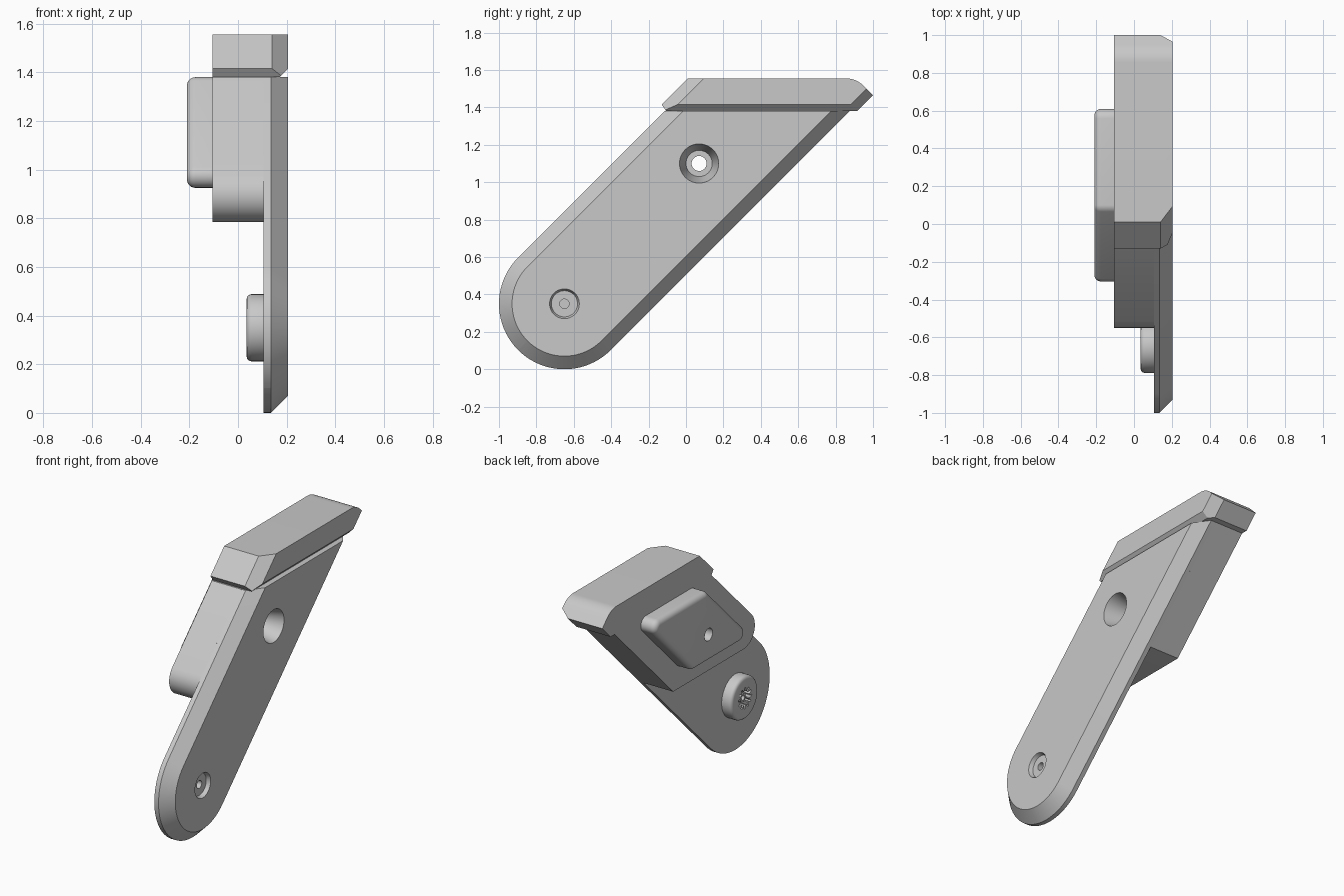
import bpy, bmesh, math
from mathutils import Vector

old = bpy.data.objects.get("Cube")
if old:
    bpy.data.objects.remove(old, do_unlink=True)

grey = bpy.data.materials.new("light_grey")
grey.use_nodes = True
COLOUR = (0.58, 0.58, 0.58, 1)
grey.diffuse_color = COLOUR
grey.node_tree.nodes["Principled BSDF"].inputs["Base Color"].default_value = COLOUR

R2 = math.sqrt(2)
FRONT, BACK = 1.495, 0.505      # slanted edges: z = y + FRONT, z = y + BACK
TOP = 1.38                      # underside of the head
PIVOT = (-0.65, 0.35)
BORE = (0.07, 1.10)


def rounded(corners, steps=8):
    """Outline in (y, z) from (y, z, radius) corners."""
    out = []
    for i, (y, z, r) in enumerate(corners):
        p = Vector((y, z))
        if r <= 0:
            out.append(p)
            continue
        a = (Vector(corners[i - 1][:2]) - p).normalized()
        b = (Vector(corners[(i + 1) % len(corners)][:2]) - p).normalized()
        half = a.angle(b) / 2
        centre = p + (a + b).normalized() * r / math.sin(half)
        start = p + a * r / math.tan(half) - centre
        end = p + b * r / math.tan(half) - centre
        sweep = math.pi - 2 * half
        for k in range(steps + 1):
            t = k / steps
            v = (start * math.sin((1 - t) * sweep) + end * math.sin(t * sweep)) / math.sin(sweep)
            out.append(centre + v)
    return out


def circle(centre, radius, n=48):
    return [Vector((centre[0] + radius * math.cos(2 * math.pi * k / n),
                    centre[1] + radius * math.sin(2 * math.pi * k / n))) for k in range(n)]


def loft(name, rings, cuts=()):
    """Solid through (x, outline) rings, trimmed by (point, normal) planes."""
    bm = bmesh.new()
    loops = [[bm.verts.new((x, p.x, p.y)) for p in outline] for x, outline in rings]
    n = len(loops[0])
    for a, b in zip(loops, loops[1:]):
        for i in range(n):
            j = (i + 1) % n
            bm.faces.new((a[i], a[j], b[j], b[i]))
    bm.faces.new(loops[0])
    bm.faces.new(loops[-1])
    for point, normal in cuts:
        geom = bm.verts[:] + bm.edges[:] + bm.faces[:]
        cut = bmesh.ops.bisect_plane(bm, geom=geom, plane_co=point, plane_no=normal, clear_outer=True)
        edges = [e for e in cut["geom_cut"] if isinstance(e, bmesh.types.BMEdge)]
        bmesh.ops.contextual_create(bm, geom=edges)
    bmesh.ops.recalc_face_normals(bm, faces=bm.faces)
    mesh = bpy.data.meshes.new(name)
    bm.to_mesh(mesh)
    bm.free()
    mesh.materials.append(grey)
    obj = bpy.data.objects.new(name, mesh)
    bpy.context.collection.objects.link(obj)
    return obj


def lathe(name, centre, profile):
    return loft(name, [(x, circle(centre, r)) for x, r in profile])


def select(obj):
    bpy.ops.object.select_all(action="DESELECT")
    obj.select_set(True)
    bpy.context.view_layer.objects.active = obj


def carve(obj, *cutters):
    select(obj)
    for cutter in cutters:
        mod = obj.modifiers.new("carve", "BOOLEAN")
        mod.operation = "DIFFERENCE"
        mod.solver = "EXACT"
        mod.object = cutter
        bpy.ops.object.modifier_apply(modifier=mod.name)


def slanted(z0, z1, inset, gap, radii):
    """Parallelogram between the slanted edges, each corner with its own radius."""
    f, b = FRONT - gap - inset * R2, BACK + gap + inset * R2
    z0, z1 = z0 + inset, z1 - inset
    ys = ((z0 - f, z0), (z0 - b, z0), (z1 - b, z1), (z1 - f, z1))
    return rounded([(y, z, r) for (y, z), r in zip(ys, radii)])


def arm_outline(r):
    """Slanted strip with a round lower end, cut level at the top."""
    d = r * R2
    y, z = PIVOT
    return rounded([(TOP - z + y - d, TOP, 0), (y - d, z, r),
                    (y, z - d, r), (TOP - z + y + d, TOP, 0)], 20)


# Arm plate with a wide chamfer on its outer face
arm = loft("arm_plate", [(0.105, arm_outline(0.35)), (0.135, arm_outline(0.35)),
                         (0.205, arm_outline(0.28))])

# Thick upper block behind the plate
block_outline = slanted(0.785, TOP, 0, 0, (0.113, 0, 0, 0))
block = loft("upper_block", [(-0.105, block_outline), (0.105, block_outline)])

# Raised pad with rounded rim
EDGE = 0.035
rings = []
for k in range(7):
    a = math.pi / 2 * k / 6
    inset = EDGE * (1 - math.cos(a))
    rings.append((-0.21 + EDGE * (1 - math.sin(a)),
                  slanted(0.925, TOP, inset, 0.195, [0.05 - inset] * 4)))
pad = loft("side_pad", [(-0.105, rings[0][1])] + rings)

# Head with chamfered outer corners and lower edge
head_outline = rounded([(-0.13, 1.415, 0), (0.01, 1.555, 0), (0.91, 1.555, 0.13),
                        (1.0, 1.465, 0), (0.915, TOP, 0), (-0.105, TOP, 0)])
head = loft("head", [(-0.105, head_outline), (0.205, head_outline)], cuts=[
    ((0.14, 0.01, 1.555), (0.085, -0.065, 0.065)),
    ((0.14, 1.0, 1.465), (0.07, 0.065, -0.065)),
    ((0.205, 0, 1.415), (1, 0, -1))])

# Pivot boss with a softened rim
boss = lathe("pivot_boss", PIVOT, [(0.105, 0.138), (0.055, 0.138), (0.045, 0.135),
                                   (0.038, 0.128), (0.035, 0.118)])

# Cutters: stepped bore, toothed socket, shallow screw recess
bore = lathe("bore_cutter", BORE, [(0.206, 0.105), (0.07, 0.07), (0.07, 0.04), (-0.25, 0.04)])
teeth = []
for k, (tip, base) in enumerate(zip(circle(PIVOT, 0.068), circle(PIVOT, 0.046))):
    teeth.append(tip if k % 4 < 2 else base)
socket = loft("socket_cutter", [(0.02, teeth), (0.09, teeth)])
recess = lathe("recess_cutter", PIVOT, [(0.206, 0.08), (0.18, 0.07), (0.18, 0.025), (0.14, 0.025)])

carve(arm, bore, recess)
carve(block, bore)
carve(pad, bore)
carve(boss, socket)
for cutter in (bore, socket, recess):
    cutter.hide_render = True
    bpy.data.objects.remove(cutter, do_unlink=True)

# Small hollow pin inside the socket
pin = lathe("socket_pin", PIVOT, [(0.095, 0.028), (0.05, 0.028), (0.05, 0.016), (0.08, 0.016)])

for part in (arm, block, pad, head, boss, pin):
    select(part)
    bpy.ops.object.shade_smooth_by_angle(angle=math.radians(30))
